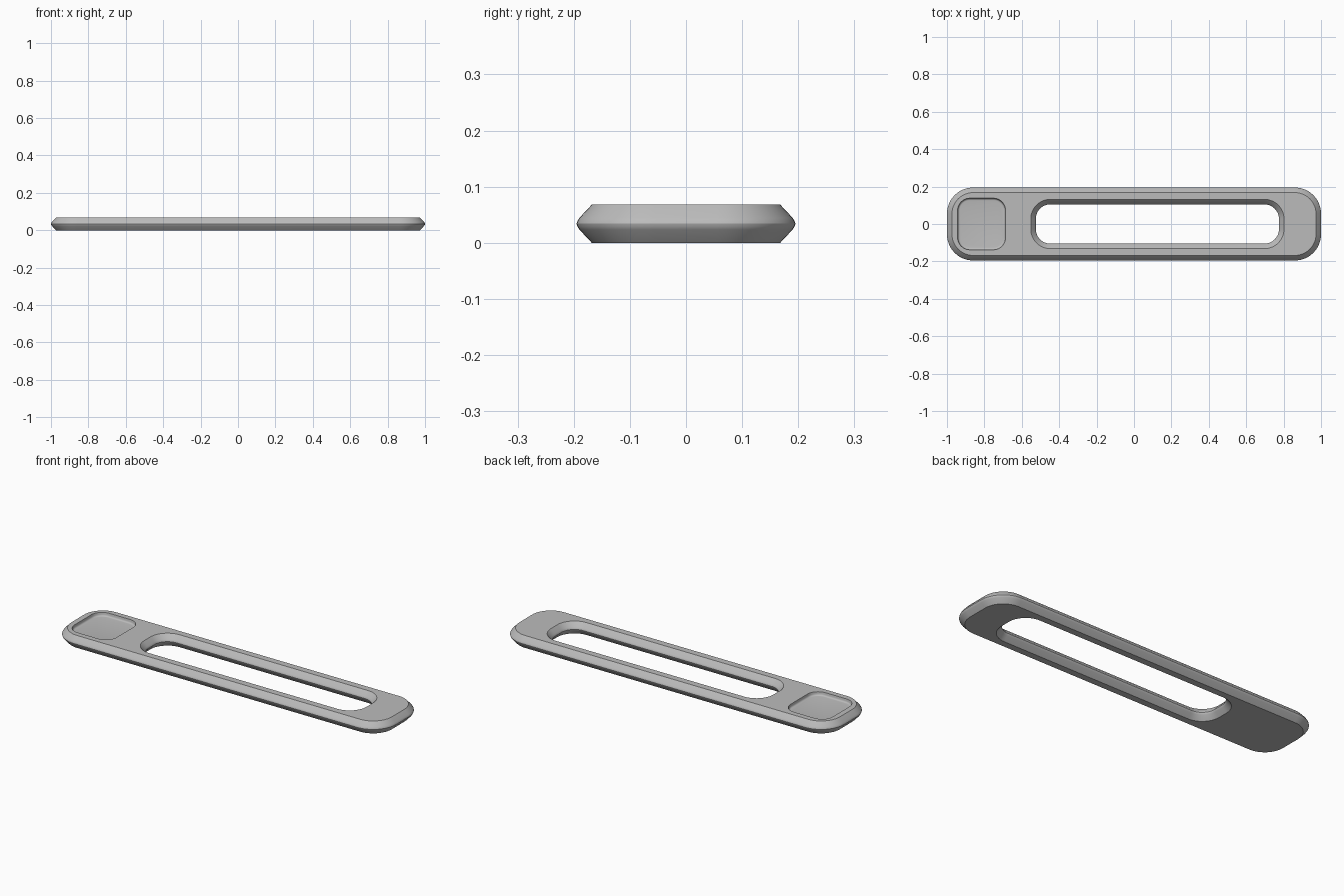
import bpy, bmesh, math

if "Cube" in bpy.data.objects:
    bpy.data.objects.remove(bpy.data.objects["Cube"])

HEIGHT = 0.068
MID = HEIGHT / 2
CHAMFER = 0.027

grey = bpy.data.materials.new("plain grey")
grey.use_nodes = True
grey.diffuse_color = (0.5, 0.5, 0.5, 1)
grey.node_tree.nodes["Principled BSDF"].inputs["Base Color"].default_value = (0.5, 0.5, 0.5, 1)

bm = bmesh.new()


def ring(cx, hx, hy, r, z, steps=12):
    """Closed rounded rectangle of edges."""
    verts = []
    for k, (sx, sy) in enumerate(((1, 1), (-1, 1), (-1, -1), (1, -1))):
        for i in range(steps + 1):
            a = math.pi / 2 * (k + i / steps)
            verts.append(bm.verts.new((cx + sx * (hx - r) + r * math.cos(a),
                                       sy * (hy - r) + r * math.sin(a), z)))
    return verts


def loft(profile, cx, hx, hy, r):
    """Skin rings whose outline is shrunk by each (inset, z) of the profile."""
    rings = [ring(cx, hx - d, hy - d, r - d, z) for d, z in profile]
    for a, b in zip(rings, rings[1:]):
        for i in range(len(a)):
            j = (i + 1) % len(a)
            bm.faces.new((a[i], a[j], b[j], b[i]))
    return rings[0], rings[-1]


def fill(*loops):
    """Flat face between an outer loop and its holes."""
    edges = [bm.edges.get((l[i - 1], l[i])) for l in loops for i in range(len(l))]
    bmesh.ops.triangle_fill(bm, edges=edges, use_beauty=True)


# Edge profile: 45 degree chamfers meeting in a softly rounded waist
half = [(0, 0), (0.0015, 0.005), (0.005, 0.0105), (CHAMFER, MID)]
edge = [(d, MID - h) for d, h in reversed(half)] + [(d, MID + h) for d, h in half[1:]]

# Outer rim and through slot
outer_bottom, outer_top = loft(edge, 0, 1.0, 0.195, 0.14)
slot_bottom, slot_top = loft([(-d, z) for d, z in edge], 0.125, 0.65, 0.105, 0.078)

# Shallow pocket with a filleted floor
pocket = [(0, HEIGHT), (0.002, HEIGHT - 0.009)]
pocket += [(0.002 + 0.01 * (1 - math.cos(a)), HEIGHT - 0.009 - 0.01 * math.sin(a))
           for a in (math.pi / 8 * k for k in range(1, 5))]
pocket_top, pocket_floor = loft(pocket, -0.815, 0.128, 0.138, 0.065)
bm.faces.new(pocket_floor)

# Flat top and underside
fill(outer_top, slot_top, pocket_top)
fill(outer_bottom, slot_bottom)

bmesh.ops.recalc_face_normals(bm, faces=bm.faces)
mesh = bpy.data.meshes.new("slotted_bar")
bm.to_mesh(mesh)
bm.free()
mesh.materials.append(grey)
bar = bpy.data.objects.new("slotted_bar", mesh)
bpy.context.collection.objects.link(bar)

bpy.ops.object.select_all(action="DESELECT")
bar.select_set(True)
bpy.context.view_layer.objects.active = bar
bpy.ops.object.shade_smooth_by_angle(angle=math.radians(30))
